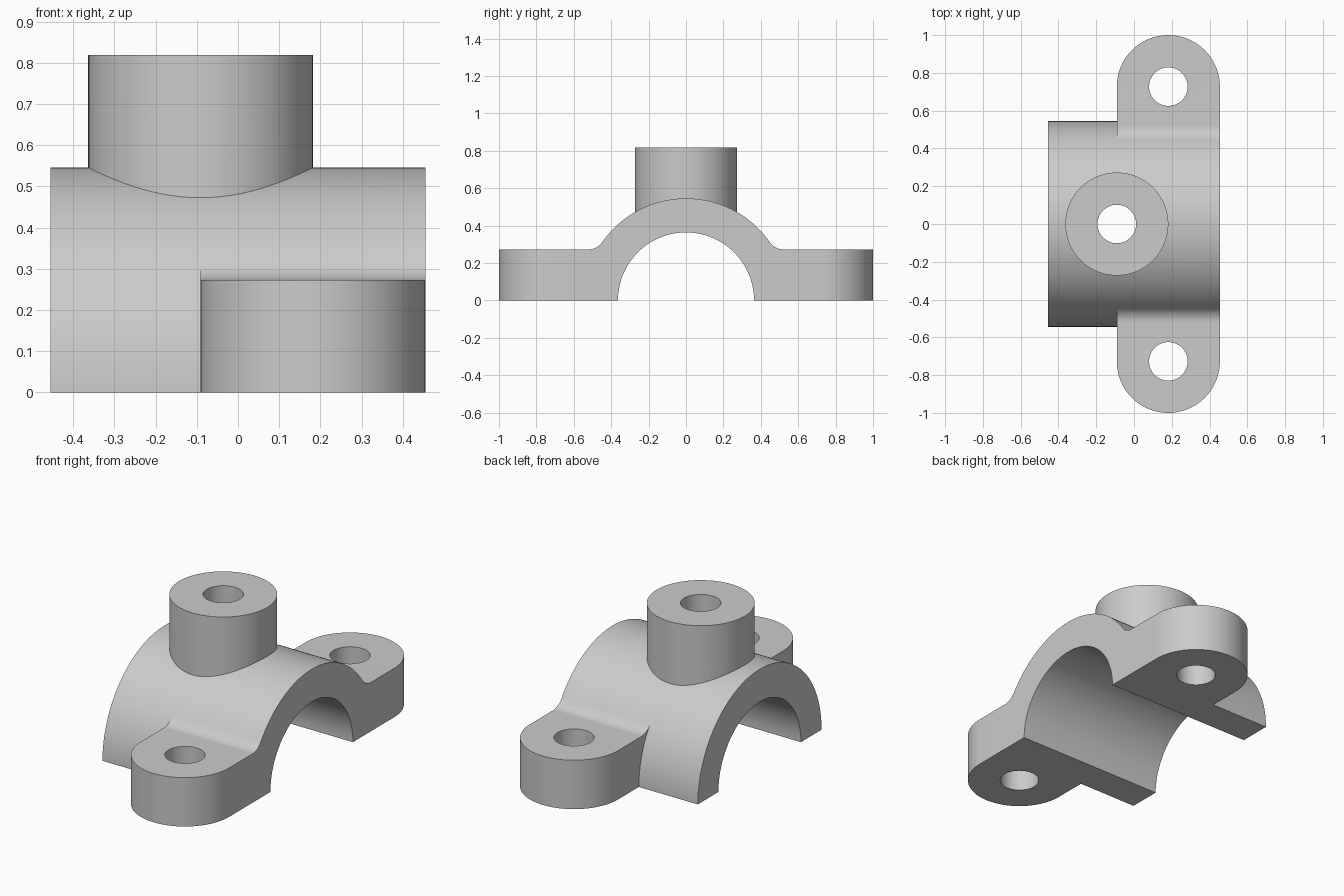
import bpy, bmesh
from math import sin, cos, pi, asin, sqrt
from mathutils import Matrix

cube = bpy.data.objects.get("Cube")
if cube:
    bpy.data.objects.remove(cube, do_unlink=True)

U = 1 / 11                       # design module
R_OUT, R_BORE = 6 * U, 4 * U     # saddle radii
R_BOSS, R_HOLE = 3 * U, 0.102
X0, X1 = -5 * U, 5 * U           # saddle ends
EAR_X, EAR_Y, EAR_H = 2 * U, 8 * U, 3 * U
BOSS_X, BOSS_TOP = -U, 9 * U
FILLET = U

grey = bpy.data.materials.new("plain grey")
grey.use_nodes = True
grey.diffuse_color = (0.6, 0.6, 0.6, 1)
grey.node_tree.nodes["Principled BSDF"].inputs["Base Color"].default_value = (0.6, 0.6, 0.6, 1)


def arc(cx, cy, r, a0, a1, n):
    return [(cx + r * cos(a0 + (a1 - a0) * i / n),
             cy + r * sin(a0 + (a1 - a0) * i / n)) for i in range(n + 1)]


def prism(name, outline, lo, hi, axis="z"):
    """Extrude an outline along z (points are x, y) or x (points are y, z)."""
    bm = bmesh.new()
    place = (lambda p: (lo, p[0], p[1])) if axis == "x" else (lambda p: (p[0], p[1], lo))
    face = bm.faces.new([bm.verts.new(place(p)) for p in outline])
    new = bmesh.ops.extrude_face_region(bm, geom=[face])["geom"]
    step = (hi - lo, 0, 0) if axis == "x" else (0, 0, hi - lo)
    bmesh.ops.translate(bm, vec=step, verts=[v for v in new if isinstance(v, bmesh.types.BMVert)])
    bmesh.ops.recalc_face_normals(bm, faces=bm.faces)
    mesh = bpy.data.meshes.new(name)
    bm.to_mesh(mesh)
    bm.free()
    mesh.materials.append(grey)
    obj = bpy.data.objects.new(name, mesh)
    bpy.context.collection.objects.link(obj)
    return obj


def disc(x, y, r, n=96):
    return arc(x, y, r, 0, 2 * pi, n)[:-1]


def combine(target, tool, operation):
    """Apply a boolean and discard the tool."""
    mod = target.modifiers.new(operation.lower(), "BOOLEAN")
    mod.operation, mod.solver, mod.object = operation, "EXACT", tool
    bpy.context.view_layer.objects.active = target
    bpy.ops.object.modifier_apply(modifier=mod.name)
    bpy.data.objects.remove(tool, do_unlink=True)


# Saddle: half cylinder, with vertices on the fillet tangent lines
tangent = asin((EAR_H + FILLET) / (R_OUT + FILLET))
outline = (arc(0, 0, R_OUT, 0, tangent, 20)[:-1]
           + arc(0, 0, R_OUT, tangent, pi - tangent, 64)[:-1]
           + arc(0, 0, R_OUT, pi - tangent, pi, 20))
clamp = prism("pipe_saddle_clamp", outline, X0, X1, "x")

# Ears: filleted side profile trimmed to a round-ended plan
fy, fz = sqrt((R_OUT + FILLET) ** 2 - (EAR_H + FILLET) ** 2), EAR_H + FILLET
half = ([(0.3, 0), (1.2, 0), (1.2, EAR_H)]
        + arc(fy, fz, FILLET, -pi / 2, -pi + tangent, 16) + [(0.3, EAR_H)])
for side in (1, -1):
    ear = prism("ear", [(y * side, z) for y, z in half], -0.4, 0.8, "x")
    end = arc(EAR_X, EAR_Y, R_BOSS, 0, pi, 64)
    plan = end + [(EAR_X - R_BOSS, 0.2), (EAR_X + R_BOSS, 0.2)]
    combine(ear, prism("ear_plan", [(x, y * side) for x, y in plan], -0.5, 1), "INTERSECT")
    combine(clamp, ear, "UNION")

# Boss on top
combine(clamp, prism("boss", disc(BOSS_X, 0, R_BOSS), 0.42, BOSS_TOP), "UNION")

# Pipe bore, boss hole and bolt holes
combine(clamp, prism("bore", disc(0, 0, R_BORE, 128), -1, 1, "x"), "DIFFERENCE")
for x, y, low in ((BOSS_X, 0, 0.2), (EAR_X, EAR_Y, -0.5), (EAR_X, -EAR_Y, -0.5)):
    combine(clamp, prism("hole", disc(x, y, R_HOLE, 64), low, 1), "DIFFERENCE")

# Smooth curved walls, crisp edges
bpy.ops.object.select_all(action="DESELECT")
clamp.select_set(True)
bpy.context.view_layer.objects.active = clamp
bpy.ops.object.shade_smooth_by_angle(angle=pi / 7)
